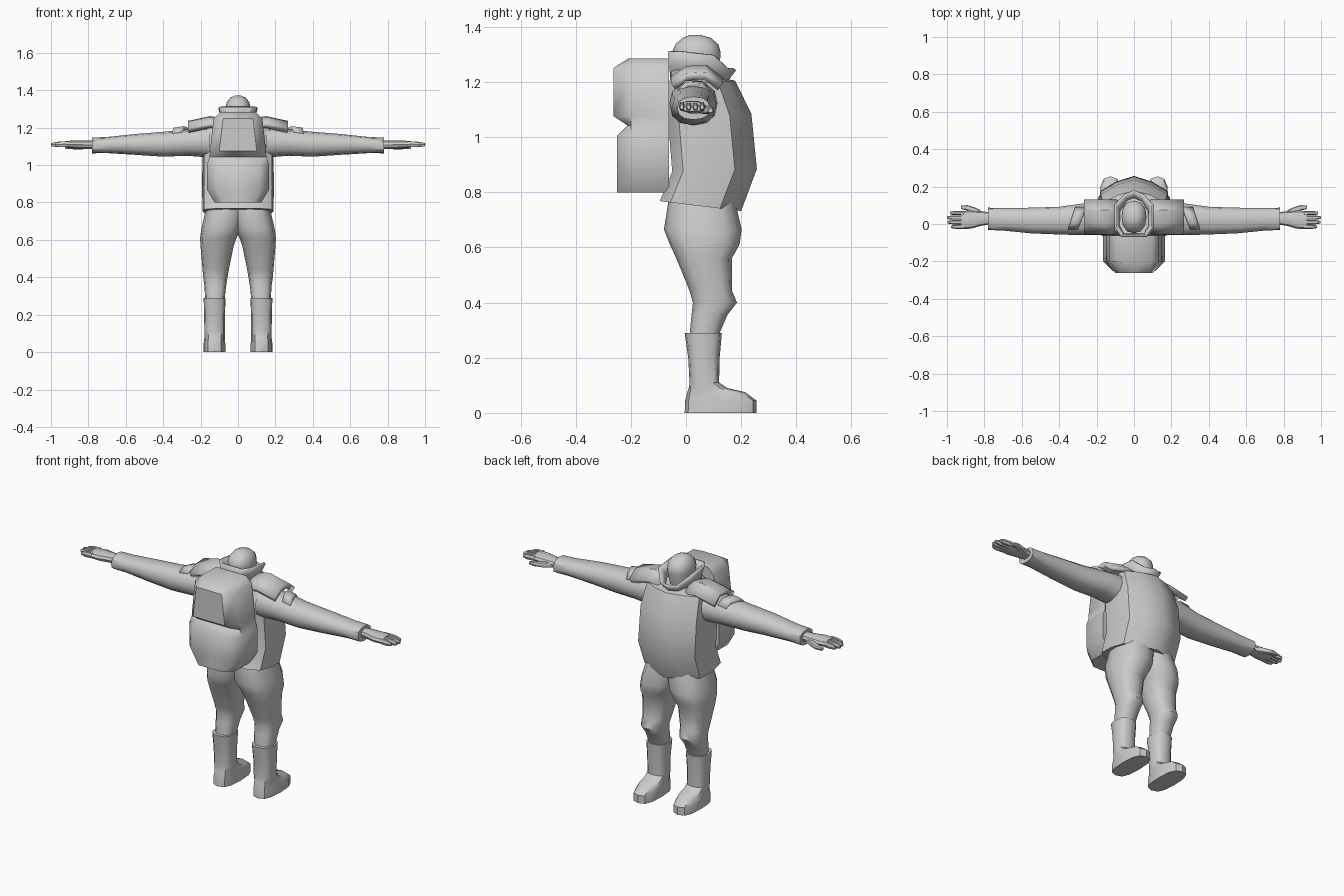
import bpy, math

if "Cube" in bpy.data.objects:
    bpy.data.objects.remove(bpy.data.objects["Cube"])

mat = bpy.data.materials.new("plain grey")
mat.diffuse_color = (0.6, 0.6, 0.6, 1)
mat.use_nodes = True
mat.node_tree.nodes["Principled BSDF"].inputs["Base Color"].default_value = mat.diffuse_color


def make(name, verts, faces, mirror=False, thick=0, angle=38):
    me = bpy.data.meshes.new(name)
    me.from_pydata(verts, [], faces)
    me.materials.append(mat)
    ob = bpy.data.objects.new(name, me)
    bpy.context.collection.objects.link(ob)
    bpy.context.view_layer.objects.active = ob
    bpy.ops.object.mode_set(mode='EDIT')
    bpy.ops.mesh.select_all(action='SELECT')
    bpy.ops.mesh.normals_make_consistent(inside=False)
    bpy.ops.object.mode_set(mode='OBJECT')
    me.shade_smooth()
    me.set_sharp_from_angle(angle=math.radians(angle))
    if thick:
        s = ob.modifiers.new("thickness", 'SOLIDIFY')
        s.thickness = thick
        s.offset = -1
    if mirror:
        m = ob.modifiers.new("mirror", 'MIRROR')
        m.use_mirror_merge = False
    return ob


def loft(name, rings, caps=True, **kw):
    n = len(rings[0])
    verts = [p for r in rings for p in r]
    faces = [(i * n + j, i * n + (j + 1) % n, (i + 1) * n + (j + 1) % n, (i + 1) * n + j)
             for i in range(len(rings) - 1) for j in range(n)]
    if caps:
        faces += [tuple(range(n)), tuple(range((len(rings) - 1) * n, len(rings) * n))]
    return make(name, verts, faces, **kw)


def oval(a0, a1, b0, b1, n=12, p=0.8):
    """Squarish oval filling the given bounds."""
    out = []
    for k in range(n):
        t = 2 * math.pi * k / n
        c, s = math.cos(t), math.sin(t)
        c = math.copysign(abs(c) ** p, c) if abs(c) > 1e-6 else 0
        s = math.copysign(abs(s) ** p, s) if abs(s) > 1e-6 else 0
        out.append(((a0 + a1) / 2 + c * (a1 - a0) / 2, (b0 + b1) / 2 + s * (b1 - b0) / 2))
    return out


def loft_z(name, secs, n=12, p=0.8, **kw):
    return loft(name, [[(x, y, s[0]) for x, y in oval(*s[1:], n=n, p=p)] for s in secs], **kw)


def loft_x(name, secs, n=10, p=0.85, **kw):
    return loft(name, [[(s[0], y, z) for y, z in oval(*s[1:], n=n, p=p)] for s in secs], **kw)


# boots: shaft flowing into a rounded foot
loft_z("boots", [(0, .068, .184, -.005, .255), (.045, .068, .184, -.003, .255),
                 (.075, .07, .18, .005, .215), (.09, .07, .18, .01, .15),
                 (.11, .07, .18, .013, .12), (.2, .07, .181, .008, .122),
                 (.29, .066, .184, -.005, .13)], p=0.72, mirror=True)

# trousers with bulging hips and knees
loft_z("trouser_legs", [(.28, .072, .175, .013, .118), (.355, .063, .18, .02, .15),
                        (.40, .056, .186, .025, .185), (.445, .048, .19, .012, .166),
                        (.56, .025, .2, -.035, .166), (.61, .008, .203, -.058, .194),
                        (.665, -.02, .195, -.08, .202), (.78, -.05, .168, -.062, .175)],
       mirror=True, angle=45)


# jacket body: ten-sided plan with a ridge down the front
def body_ring(zb, zf, w, yb, yf):
    d = yf - yb
    half = [(w * .62, yb), (w * .95, yb + d * .13), (w, yb + d * .45), (w * .93, yb + d * .74),
            (w * .5, yb + d * .9)]
    pts = [(0, yb)] + half + [(0, yf)] + [(-x, y) for x, y in reversed(half)]
    return [(x, y, zb + (zf - zb) * (y - yb) / d) for x, y in pts]


loft("jacket_body", [body_ring(.768, .732, .19, -.095, .2), body_ring(.875, .885, .192, -.05, .257),
                     body_ring(1.06, 1.085, .19, -.065, .237), body_ring(1.19, 1.205, .178, -.062, .178),
                     body_ring(1.25, 1.215, .085, -.05, .125)], angle=45)

# sleeves
loft_x("sleeves", [(.15, -.06, .115, 1.04, 1.205), (.27, -.06, .11, 1.05, 1.19),
                   (.40, -.056, .092, 1.045, 1.178), (.55, -.05, .087, 1.055, 1.166),
                   (.70, -.035, .086, 1.064, 1.15), (.78, -.032, .087, 1.063, 1.147)],
       n=12, mirror=True)

# hands: palm, four fingers, thumb
loft_x("palms", [(.76, 0, .062, 1.085, 1.132), (.82, -.01, .068, 1.085, 1.132),
                 (.87, -.025, .072, 1.088, 1.132), (.925, -.027, .07, 1.093, 1.13)], mirror=True)
for i, tip in enumerate((.978, .997, 1.0, .985)):
    y = -.015 + i * .0245
    loft_x("finger_%d" % (i + 1), [(.91, y - .011, y + .011, 1.097, 1.129),
                                   (tip - .025, y - .011, y + .011, 1.095, 1.126),
                                   (tip, y - .007, y + .007, 1.1, 1.118)], n=6, mirror=True)
loft_x("thumbs", [(.80, .03, .062, 1.087, 1.118), (.85, .05, .088, 1.083, 1.116),
                  (.89, .072, .101, 1.085, 1.112), (.925, .08, .098, 1.088, 1.106)], n=8, mirror=True)


# bent plates lying over the shoulders and upper arms
def plate(name, xs, ys, zs, drop, skew, thick):
    verts = [(x + skew * (ys[0] - y), y, z - d) for x, z in zip(xs, zs) for y, d in zip(ys, drop)]
    n = len(ys)
    faces = [(i * n + j, i * n + j + 1, (i + 1) * n + j + 1, (i + 1) * n + j)
             for i in range(len(xs) - 1) for j in range(n - 1)]
    ob = make(name, verts, faces, mirror=True, thick=thick)
    # keep the outside facing up
    if ob.data.polygons[0].normal.z < 0:
        ob.data.flip_normals()


plate("shoulder_pads", (.08, .15, .268), (-.055, .0, .075, .132), (1.25, 1.262, 1.236),
      (.04, .004, .0, .045), 0, .028)
plate("arm_straps", (.262, .315), (.09, .06, 0, -.03), (1.208, 1.2), (.035, .005, .0, .03), .32, .022)


# backpack: chamfered plan, two bulges with a notch between
def pack_ring(z, w, yf):
    c = w - .05
    ys = max(yf, -.2)
    return [(-w, -.062, z), (-w, ys, z), (-c, yf, z), (0, yf, z), (c, yf, z), (w, ys, z), (w, -.062, z)]


loft("backpack", [pack_ring(*s) for s in ((.80, .125, -.25), (.87, .166, -.25), (1.005, .166, -.25),
                                          (1.043, .152, -.213), (1.076, .15, -.263),
                                          (1.25, .13, -.263), (1.285, .095, -.21))], angle=50)

# head with a rounded cap
loft_z("head", [(1.19, -.05, .05, -.02, .1), (1.29, -.067, .067, -.045, .125),
                (1.31, -.067, .067, -.05, .125), (1.337, -.06, .06, -.038, .117),
                (1.36, -.042, .042, -.012, .09), (1.371, -.018, .018, .015, .05)], p=.9)


# raised collar flaring to a point at the front
def collar_ring(w, yb, yf, zb, zs, zf):
    return [(-w * .7, yb, zb), (w * .7, yb, zb), (w, yb + .04, zb), (w, yf - .07, zs), (w * .5, yf - .02, zf),
            (0, yf, zf), (-w * .5, yf - .02, zf), (-w, yf - .07, zs), (-w, yb + .04, zb)]


loft("collar", [collar_ring(.072, -.045, .125, 1.2, 1.2, 1.2), collar_ring(.08, -.052, .15, 1.27, 1.255, 1.22),
                collar_ring(.092, -.056, .172, 1.312, 1.298, 1.25)], caps=False, thick=.012)
